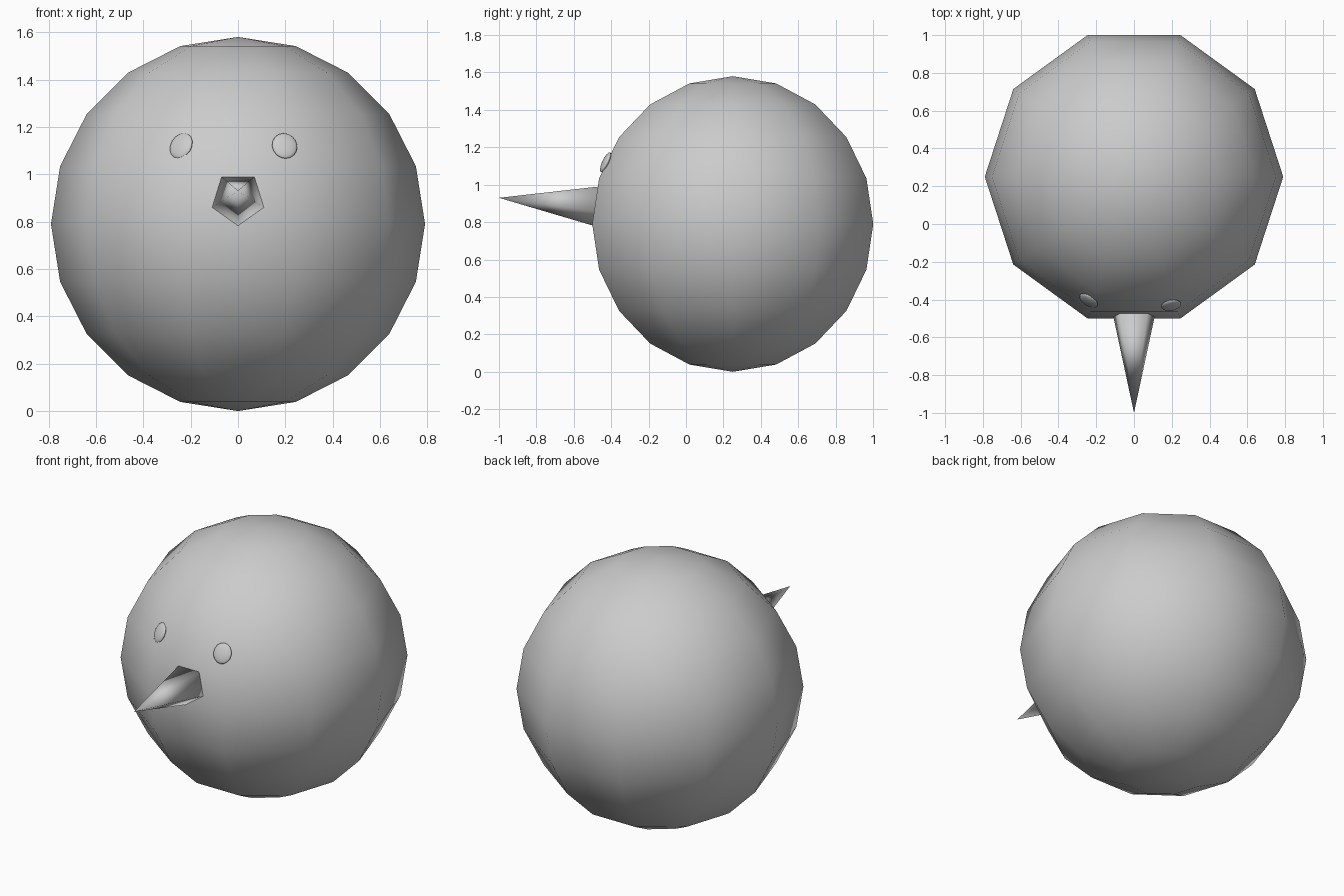
import bpy
from math import radians
from mathutils import Vector

if "Cube" in bpy.data.objects:
    bpy.data.objects.remove(bpy.data.objects["Cube"])


def finish(name):
    obj = bpy.context.object
    obj.name = name
    bpy.ops.object.shade_smooth()
    return obj


# Round body: ten-sided ball with corners on the x axis
bpy.ops.mesh.primitive_uv_sphere_add(segments=10, ring_count=10, radius=0.79,
                                     location=(0, 0.25, 0.79),
                                     rotation=(0, 0, radians(90)))
finish("body")

# Pointed five-sided beak, tilted slightly upward, corner at the bottom
base, tip = Vector((0, -0.479, 0.895)), Vector((0, -1.0, 0.93))
axis = tip - base
bpy.ops.mesh.primitive_cone_add(vertices=5, radius1=0.117, radius2=0,
                                depth=axis.length, location=(base + tip) / 2)
beak = finish("beak")
for v in beak.data.vertices:
    v.co.x, v.co.y = -v.co.x, -v.co.y
beak.rotation_euler = (radians(90) - 0.067, 0, 0)

# Flattened button eyes lying on the face of the body
for name, loc, yaw in (("left_eye", (-0.24, -0.405, 1.12), -32),
                       ("right_eye", (0.197, -0.43, 1.12), 10)):
    bpy.ops.mesh.primitive_uv_sphere_add(segments=16, ring_count=10, radius=1,
                                         location=loc,
                                         rotation=(radians(65), 0, radians(yaw)))
    eye = finish(name)
    eye.scale = (0.054, 0.059, 0.016)
